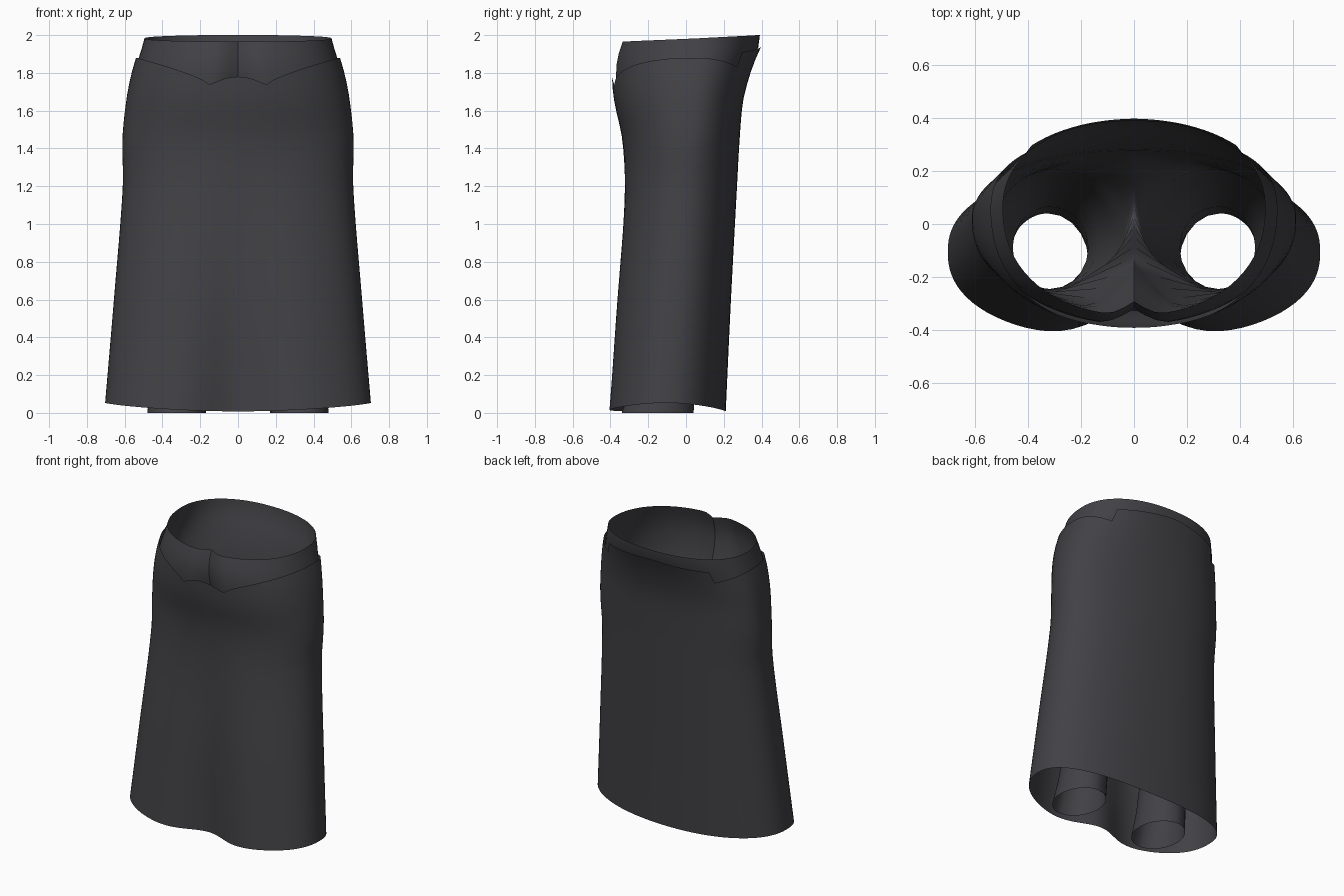
import bpy, bmesh, math

if "Cube" in bpy.data.objects:
    bpy.data.objects.remove(bpy.data.objects["Cube"])

cloth = bpy.data.materials.new("charcoal cloth")
cloth.use_nodes = True
colour = (0.054, 0.053, 0.060, 1)
cloth.diffuse_color = colour
cloth.node_tree.nodes["Principled BSDF"].inputs["Base Color"].default_value = colour

# Skirt profile: height, half width, front y, back y, squareness, front fold depth
PROFILE = [
    (0.0, 0.708, -0.440, 0.210, 2.3, 0.12),
    (0.6, 0.657, -0.393, 0.238, 2.25, 0.06),
    (1.2, 0.610, -0.338, 0.270, 2.2, 0.015),
    (1.45, 0.612, -0.338, 0.284, 2.2, 0.0),
    (1.65, 0.592, -0.380, 0.302, 2.2, 0.0),
    (1.78, 0.568, -0.392, 0.335, 2.2, 0.0),
    (1.87, 0.543, -0.387, 0.367, 2.2, 0.0),
    (1.94, 0.520, -0.365, 0.398, 2.2, 0.0),
    (2.0, 0.505, -0.345, 0.405, 2.2, 0.0),
]


def section(z):
    """Smoothly interpolated profile values at a height."""
    last = len(PROFILE) - 1
    i = next((k for k in range(last) if z <= PROFILE[k + 1][0]), last - 1)
    a, b = PROFILE[i], PROFILE[i + 1]
    before, after = PROFILE[max(i - 1, 0)], PROFILE[min(i + 2, last)]
    h = b[0] - a[0]
    t = (z - a[0]) / h
    values = []
    for k in range(1, 6):
        m0 = (b[k] - before[k]) / (b[0] - before[0]) * h
        m1 = (after[k] - a[k]) / (after[0] - a[0]) * h
        values.append(a[k] * (1 + 2 * t) * (1 - t) ** 2 + m0 * t * (1 - t) ** 2
                      + b[k] * t * t * (3 - 2 * t) + m1 * t * t * (t - 1))
    return values


def body_point(angle, z, inset=0.0):
    """Point on the body outline; angle 0 is the front, 180 the back."""
    w, front, back, n, fold = section(z)
    s, c = math.sin(math.radians(angle)), -math.cos(math.radians(angle))
    r = (abs(s) ** n + abs(c) ** n) ** (-1 / n)
    mid = -0.11 + 0.088 * z
    x = (w - inset) * s * r
    depth = (back - mid if c > 0 else mid - front) - inset
    y = mid + depth * c * r
    if c < 0:
        y += fold * math.exp(-(x / 0.2) ** 2)
    return x, y, z


def finish(name, bm, sharp):
    bmesh.ops.recalc_face_normals(bm, faces=bm.faces)
    mesh = bpy.data.meshes.new(name)
    bm.to_mesh(mesh)
    bm.free()
    mesh.materials.append(cloth)
    obj = bpy.data.objects.new(name, mesh)
    bpy.context.collection.objects.link(obj)
    bpy.ops.object.select_all(action="DESELECT")
    obj.select_set(True)
    bpy.context.view_layer.objects.active = obj
    bpy.ops.object.shade_smooth_by_angle(angle=math.radians(sharp))
    return obj


def bridge(bm, a, b, closed):
    for i in range(len(a) if closed else len(a) - 1):
        j = (i + 1) % len(a)
        bm.faces.new((a[i], a[j], b[j], b[i]))


# Skirt: flared tube with a scalloped front edge and a raised back panel
NOTCH = 45.1


def hem_height(angle):
    side = abs(math.sin(math.radians(angle)))
    return 0.008 + 0.045 * side ** 2


def top_height(angle):
    x = abs(body_point(angle, 1.87)[0])
    from_back = abs(180 - angle)
    if from_back < NOTCH:
        return 1.94 - 0.03 * from_back / NOTCH
    if from_back < 90:
        return 1.88 - 0.05 * ((90 - from_back) / (90 - NOTCH)) ** 2
    if x < 0.14:
        return 1.78 - 0.045 * (x / 0.14) ** 2
    return min(1.88, 1.735 + 0.145 * ((x - 0.14) / 0.4) ** 0.7)


angles = sorted([i * 3.75 for i in range(96)] + [180 - 45.4, 180 + 45.4])
bm = bmesh.new()
rows = []
ROWS = 28
for k in range(ROWS + 1):
    ring = []
    for a in angles:
        z = hem_height(a) + (top_height(a) - hem_height(a)) * k / ROWS
        ring.append(bm.verts.new(body_point(a, z)))
    rows.append(ring)
for low, high in zip(rows, rows[1:]):
    bridge(bm, low, high, True)
finish("skirt", bm, 50)

# Trousers: left half, waist to crotch as an open arc, then a closed leg
ARC, INNER = 40, 10
CROTCH = 1.35
bm = bmesh.new()


def trouser_row(level):
    row = []
    for i in range(ARC + 1):
        a = 180 * i / ARC
        rim = 1.983 + 0.018 * -math.cos(math.radians(a))
        x, y, z = body_point(a, CROTCH + (rim - CROTCH) * level, 0.014)
        if a < 90:
            # creased cleft at the front seam, deeper towards the crotch
            width = 0.1 + 0.08 * (1 - level)
            cleft = 0.05 + 0.14 * (1 - level) ** 2
            y += cleft * max(0, 1 - x / width) ** 1.3
        row.append(bm.verts.new((x, y, z)))
    return row


upper = [trouser_row(1 - k / 10) for k in range(11)]
for low, high in zip(upper, upper[1:]):
    bridge(bm, low, high, False)
    bm.edges.get((low[0], high[0])).smooth = False

# Crotch seam running from back to front on the centre line
start, end = upper[-1][-1].co, upper[-1][0].co
seam = []
for i in range(1, INNER):
    t = i / INNER
    dip = math.sin(math.pi * t ** 1.4)
    seam.append(bm.verts.new((0, start.y + (end.y - start.y) * t, start.z - 0.15 * dip)))
ring = upper[-1] + seam

# Leg rings: height, centre x, centre y, radius x, radius y
LEG = [(1.08, 0.285, -0.03, 0.25, 0.235), (0.85, 0.305, -0.04, 0.225, 0.22),
       (0.6, 0.315, -0.06, 0.18, 0.19), (0.35, 0.315, -0.09, 0.142, 0.155),
       (0.15, 0.32, -0.12, 0.145, 0.17), (0.0, 0.325, -0.15, 0.155, 0.19)]
for z, cx, cy, rx, ry in LEG:
    loop = []
    for i in range(ARC + INNER):
        a = math.pi * (i / ARC if i <= ARC else 1 + (i - ARC) / INNER)
        loop.append(bm.verts.new((cx + rx * math.sin(a), cy - ry * math.cos(a), z)))
    bridge(bm, ring, loop, True)
    ring = loop

trousers = finish("trousers", bm, 60)
mirror = trousers.modifiers.new("mirror", "MIRROR")
mirror.use_clip = True
mirror.merge_threshold = 0.002
